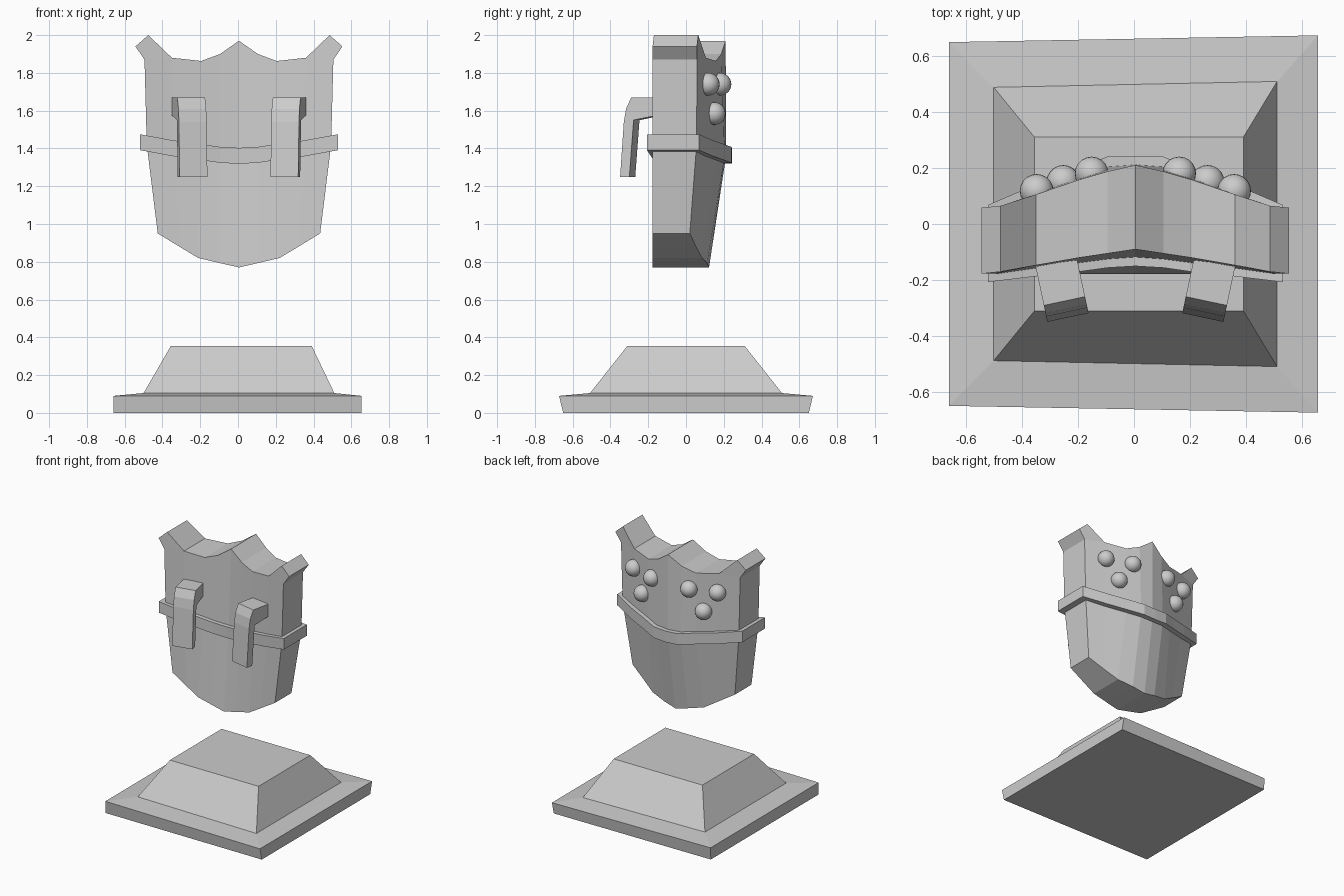
import bpy, bmesh
from math import radians
from mathutils import Matrix

if "Cube" in bpy.data.objects:
    bpy.data.objects.remove(bpy.data.objects["Cube"])

OX = 0.005  # tiny sideways offset of the floating shield


def finish(bm, name):
    bmesh.ops.recalc_face_normals(bm, faces=bm.faces[:])
    me = bpy.data.meshes.new(name)
    bm.to_mesh(me)
    bm.free()
    ob = bpy.data.objects.new(name, me)
    bpy.context.collection.objects.link(ob)
    return ob


def half_shell(name, pts, quads):
    """Front and back skins from (x, z, y_front, y_back), rimmed and mirrored in x."""
    bm = bmesh.new()
    front = [bm.verts.new((x, yf, z)) for x, z, yf, yb in pts]
    back = [bm.verts.new((x, yb, z)) for x, z, yf, yb in pts]
    count = {}
    for q in quads:
        bm.faces.new([front[i] for i in q])
        bm.faces.new([back[i] for i in reversed(q)])
        for a, b in zip(q, q[1:] + q[:1]):
            key = tuple(sorted((a, b)))
            count[key] = count.get(key, 0) + 1
    for (a, b), n in count.items():
        if n == 1 and not (pts[a][0] == 0 and pts[b][0] == 0):
            bm.faces.new((front[a], front[b], back[b], back[a]))
    bmesh.ops.mirror(bm, geom=bm.verts[:] + bm.edges[:] + bm.faces[:],
                     axis='X', merge_dist=0.0005)
    ob = finish(bm, name)
    ob.location.x = OX
    return ob


def grid_quads(rows, cols):
    return [[r * cols + c, r * cols + c + 1, (r + 1) * cols + c + 1, (r + 1) * cols + c]
            for r in range(rows - 1) for c in range(cols - 1)]


# Shield body: top, strap and bottom rows, then the horn tip
top = [(0, 1.97, -.09, .21), (.1, 1.90, -.105, .187), (.2, 1.863, -.12, .158),
       (.355, 1.88, -.147, .105), (.5, 1.87, -.177, .058)]
middle = [(0, 1.36, -.12, .212), (.1, 1.365, -.127, .205), (.2, 1.38, -.14, .165),
          (.35, 1.40, -.158, .108), (.488, 1.42, -.178, .056)]
bottom = [(0, .77, -.178, .122), (.1, .793, -.178, .112), (.215, .82, -.178, .085),
          (.31, .877, -.178, .055), (.43, .95, -.178, .02)]
horn = [(.548, 1.94, -.177, .058), (.48, 2.0, -.17, .065)]
half_shell("shield_body", top + middle + bottom + horn,
           grid_quads(3, 5) + [[3, 4, 15, 16]])

# Strap around the shield
path = [(0, 1.36, -.15, .243), (.1, 1.365, -.156, .24), (.2, 1.38, -.17, .2),
        (.35, 1.40, -.186, .143), (.525, 1.432, -.207, .068)]
strap = [(x, z + d, yf, yb) for d in (.043, -.041) for x, z, yf, yb in path]
half_shell("shield_strap", strap, grid_quads(2, 5))

# Hooked handles on the inner side
profile = [(-.11, 1.67), (-.275, 1.67), (-.303, 1.61), (-.315, 1.54), (-.335, 1.25),
           (-.285, 1.25), (-.262, 1.55), (-.11, 1.58)]
for side, s in (("left", -1), ("right", 1)):
    bm = bmesh.new()
    face = bm.faces.new([bm.verts.new((-.075, y + .25, z)) for y, z in profile])
    ext = bmesh.ops.extrude_face_region(bm, geom=[face])
    bmesh.ops.translate(bm, vec=(.15, 0, 0),
                        verts=[v for v in ext["geom"] if isinstance(v, bmesh.types.BMVert)])
    bm.transform(Matrix.Rotation(radians(-12 * s), 4, 'Z'))
    handle = finish(bm, side + "_handle")
    handle.location = (OX + .258 * s, -.25, 0)

# Round studs on the outer side
for s in (-1, 1):
    for x, y, z in ((.352, .118, 1.74), (.156, .18, 1.74), (.257, .15, 1.585)):
        bpy.ops.mesh.primitive_uv_sphere_add(segments=20, ring_count=12, radius=.06,
                                             location=(OX + x * s, y, z))
        bpy.context.object.name = "stud"
        bpy.ops.object.shade_smooth()

# Stepped pedestal, slightly wider on one side: (x_min, x_max, y_left, y_right, z)
levels = [(-.66, .655, .645, .65, 0), (-.66, .655, .648, .672, .09),
          (-.5, .51, .487, .508, .105), (-.355, .39, .31, .31, .355)]
bm = bmesh.new()
rings = [[bm.verts.new(p) for p in ((a, -l, z), (b, -r, z), (b, r, z), (a, l, z))]
         for a, b, l, r, z in levels]
for lo, hi in zip(rings, rings[1:]):
    for i in range(4):
        j = (i + 1) % 4
        bm.faces.new((lo[i], lo[j], hi[j], hi[i]))
bm.faces.new(rings[0][::-1])
bm.faces.new(rings[-1])
finish(bm, "pedestal")
